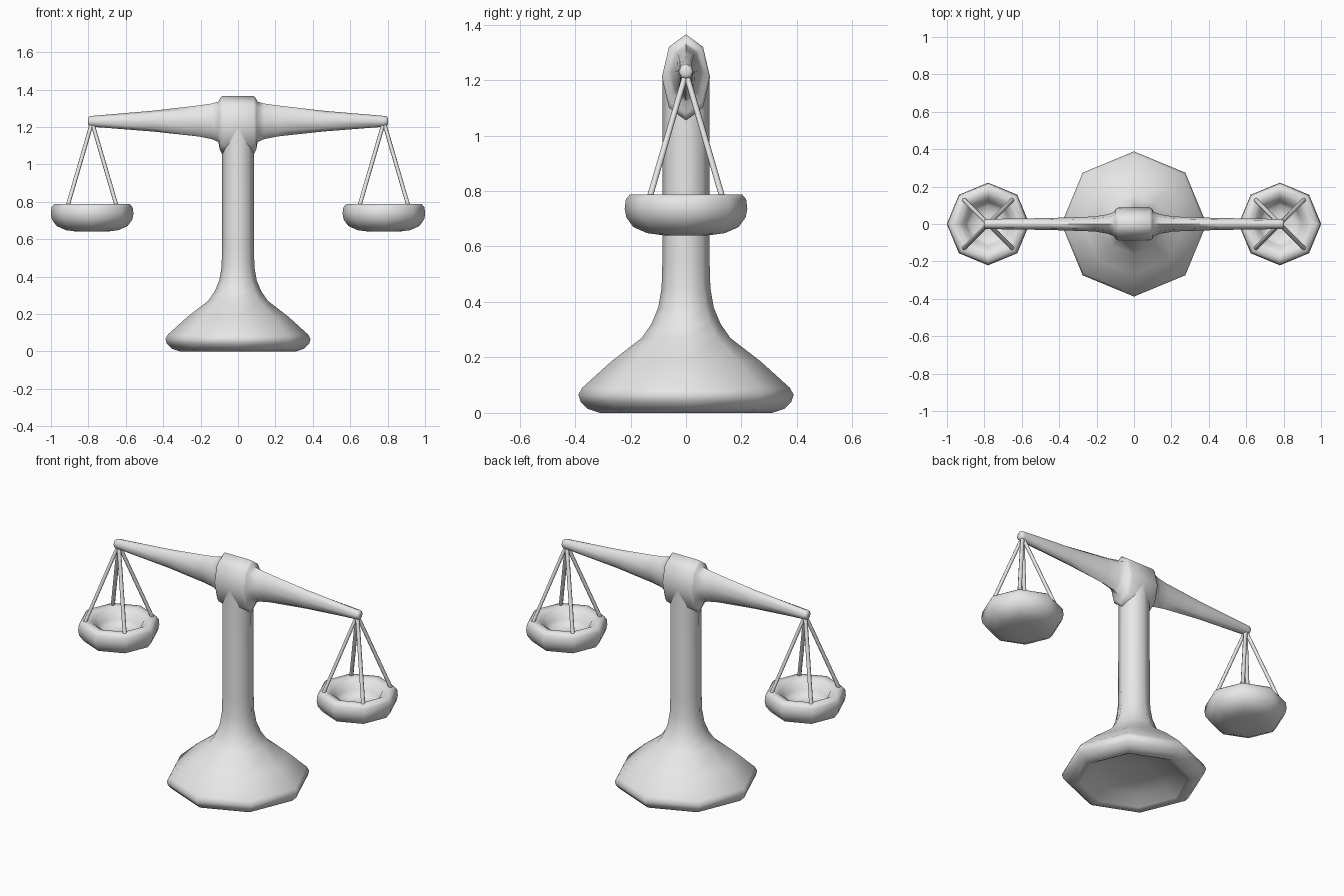
import bpy, bmesh, math
from mathutils import Vector

cube = bpy.data.objects.get("Cube")
if cube:
    bpy.data.objects.remove(cube, do_unlink=True)

grey = bpy.data.materials.new("plain_grey")
grey.use_nodes = True
grey.diffuse_color = (0.8, 0.8, 0.8, 1)
grey.node_tree.nodes["Principled BSDF"].inputs["Base Color"].default_value = (0.8, 0.8, 0.8, 1)


def loft(name, sections, u, v, sides=8):
    """Skin elliptical rings given as (centre, u radius, v radius), capping both ends."""
    bm = bmesh.new()
    rings = []
    for centre, ru, rv in sections:
        ring = []
        for i in range(sides):
            a = math.tau * i / sides
            ring.append(bm.verts.new(Vector(centre) + u * ru * math.cos(a) + v * rv * math.sin(a)))
        rings.append(ring)
    for a, b in zip(rings, rings[1:]):
        for i in range(sides):
            j = (i + 1) % sides
            bm.faces.new((a[i], a[j], b[j], b[i]))
    bm.faces.new(rings[0])
    bm.faces.new(rings[-1])
    bmesh.ops.recalc_face_normals(bm, faces=bm.faces)
    mesh = bpy.data.meshes.new(name)
    bm.to_mesh(mesh)
    bm.free()
    mesh.materials.append(grey)
    obj = bpy.data.objects.new(name, mesh)
    bpy.context.collection.objects.link(obj)
    bpy.ops.object.select_all(action='DESELECT')
    obj.select_set(True)
    bpy.context.view_layer.objects.active = obj
    bpy.ops.object.shade_smooth_by_angle(angle=math.radians(62))
    return obj


X, Y, Z = Vector((1, 0, 0)), Vector((0, 1, 0)), Vector((0, 0, 1))


def turned(name, profile, x=0):
    """Upright octagonal turning from (radius, height) points."""
    return loft(name, [((x, 0, z), r, r) for r, z in profile], X, Y)


# Base and column, with a hollow underside
turned("base_and_column", [
    (0.10, 0.07), (0.22, 0.05), (0.29, 0.01), (0.31, 0), (0.355, 0.015), (0.38, 0.04),
    (0.388, 0.065), (0.375, 0.09), (0.27, 0.185), (0.16, 0.27), (0.125, 0.32),
    (0.10, 0.38), (0.088, 0.45), (0.085, 0.55), (0.084, 1.21)])

# Cross beam: hub, flare and tapered arm, mirrored left to right
# each row: x, centre z, half depth, half height
arm = [(0.085, 1.21, 0.087, 0.155), (0.098, 1.215, 0.08, 0.135), (0.105, 1.227, 0.065, 0.108),
       (0.14, 1.23, 0.052, 0.095), (0.21, 1.232, 0.04, 0.083), (0.45, 1.231, 0.032, 0.056),
       (0.78, 1.23, 0.027, 0.029), (0.797, 1.23, 0.025, 0.025), (0.803, 1.23, 0.014, 0.014)]
rows = [(-x, z, d, h) for x, z, d, h in reversed(arm)] + arm
loft("cross_beam", [((x, 0, z), d, h) for x, z, d, h in rows], Y, Z)

# Pans with their hanging rods
for side, sx in (("left", 1), ("right", -1)):
    px = sx * 0.78
    turned(side + "_pan", [
        (0.08, 0.64), (0.14, 0.648), (0.19, 0.67), (0.215, 0.705), (0.221, 0.735),
        (0.217, 0.77), (0.202, 0.788), (0.17, 0.788), (0.14, 0.77), (0.12, 0.73),
        (0.10, 0.705), (0.05, 0.70)], px)
    for i, (dx, dy) in enumerate(((1, 1), (-1, 1), (-1, -1), (1, -1))):
        foot = (px + dx * 0.133, dy * 0.133, 0.77)
        loft(f"{side}_rod_{i + 1}", [(foot, 0.011, 0.011), ((px, 0, 1.225), 0.011, 0.011)], X, Y)
